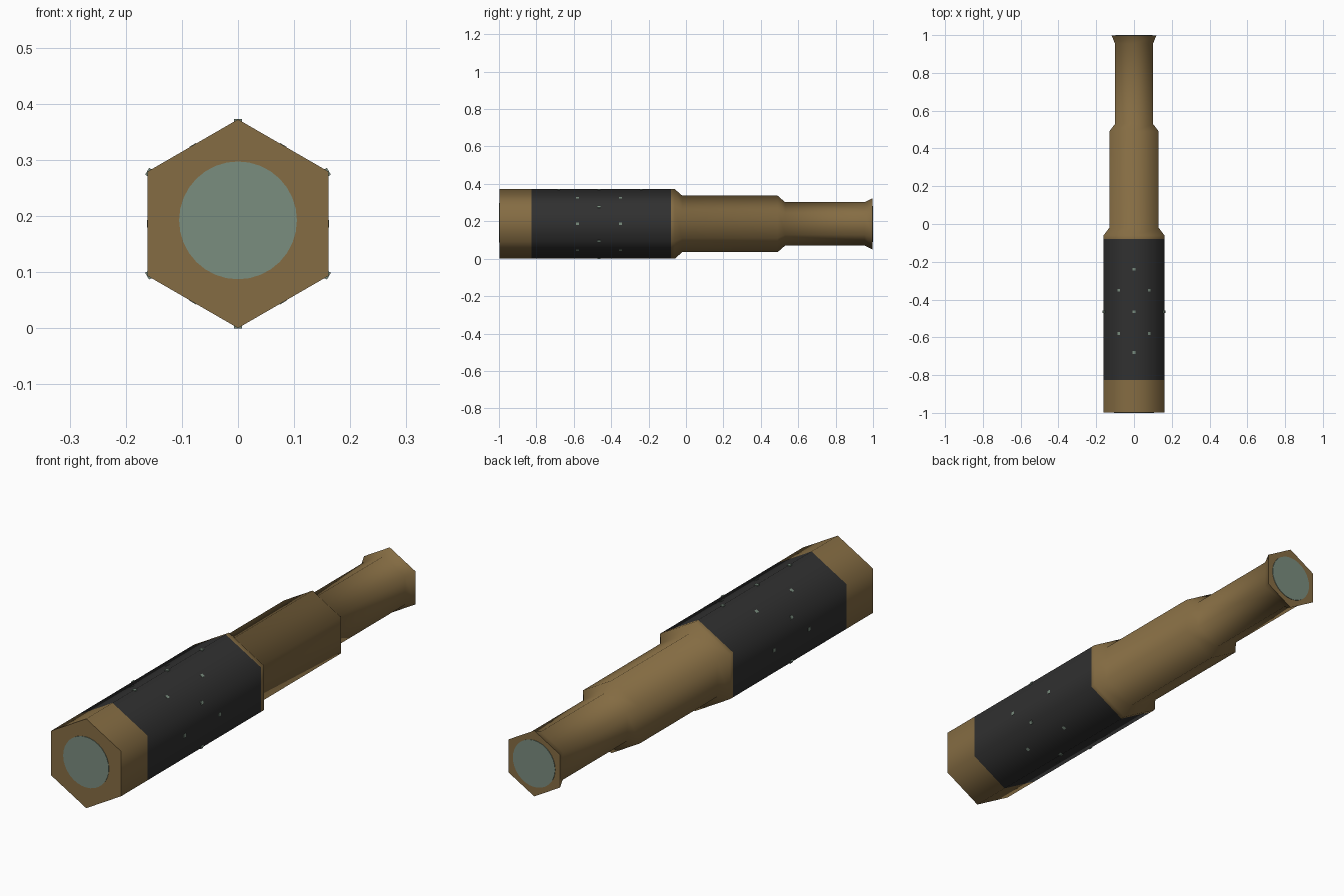
import bpy, bmesh
from math import sin, cos, pi, radians
from mathutils import Matrix

cube = bpy.data.objects.get("Cube")
if cube:
    bpy.data.objects.remove(cube)

RADIUS = 0.186
MID_Z = RADIUS


def material(name, colour):
    m = bpy.data.materials.new(name)
    m.use_nodes = True
    m.diffuse_color = (*colour, 1)
    m.node_tree.nodes["Principled BSDF"].inputs["Base Color"].default_value = (*colour, 1)
    return m


brass = material("aged_brass", (0.235, 0.151, 0.056))
leather = material("black_leather", (0.030, 0.030, 0.030))
glass = material("pale_teal_glass", (0.195, 0.266, 0.212))


def finish(name, bm, mats):
    bmesh.ops.recalc_face_normals(bm, faces=bm.faces)
    mesh = bpy.data.meshes.new(name)
    bm.to_mesh(mesh)
    bm.free()
    for m in mats:
        mesh.materials.append(m)
    ob = bpy.data.objects.new(name, mesh)
    ob.location.z = MID_Z
    bpy.context.collection.objects.link(ob)
    return ob


def tube(name, profile, sides, mats, rule=None):
    """Sweep (y, radius) stations into a closed prism along y."""
    bm = bmesh.new()
    rings = [[bm.verts.new((r * sin(2 * pi * i / sides), y, r * cos(2 * pi * i / sides)))
              for i in range(sides)] for y, r in profile]
    for a, b in zip(rings, rings[1:]):
        for i in range(sides):
            j = (i + 1) % sides
            bm.faces.new((a[i], a[j], b[j], b[i]))
    bm.faces.new(rings[0])
    bm.faces.new(rings[-1])
    if rule:
        for f in bm.faces:
            f.material_index = rule(f.calc_center_median().y)
    return finish(name, bm, mats)


# Stepped six-sided body with a leather grip band
body = tube("telescope_body",
            [(-0.998, RADIUS), (-0.825, RADIUS), (-0.08, RADIUS), (-0.06, RADIUS),
             (-0.02, 0.151), (0.49, 0.151), (0.53, 0.116), (0.955, 0.116), (0.998, 0.137)],
            6, [brass, leather], lambda y: int(-0.825 < y < -0.08))
bpy.ops.object.select_all(action='DESELECT')
body.select_set(True)
bpy.context.view_layer.objects.active = body
bpy.ops.object.shade_smooth_by_angle(angle=radians(65))

# Lenses at both ends
front = tube("front_lens", [(-1.0, 0.105), (-0.997, 0.105)], 32, [glass])
front.location.z += 0.006
tube("eyepiece_lens", [(0.997, 0.097), (1.0, 0.097)], 32, [glass])

# Tiny inlaid dots on the grip, alternating between faces and ridges
bm = bmesh.new()


def dot(angle, y, radius):
    place = (Matrix.Rotation(angle, 4, 'Y') @ Matrix.Translation((0, y, radius))
             @ Matrix.Diagonal((0.014, 0.014, 0.006, 1)))
    bmesh.ops.create_cube(bm, size=1, matrix=place)


for i in range(6):
    dot(i * pi / 3, -0.465, RADIUS - 0.002)
    for y in (-0.58, -0.35):
        dot((i + 0.5) * pi / 3, y, RADIUS * cos(pi / 6) - 0.002)
for y in (-0.24, -0.68):
    dot(0, y, RADIUS - 0.002)
finish("grip_dots", bm, [glass])
